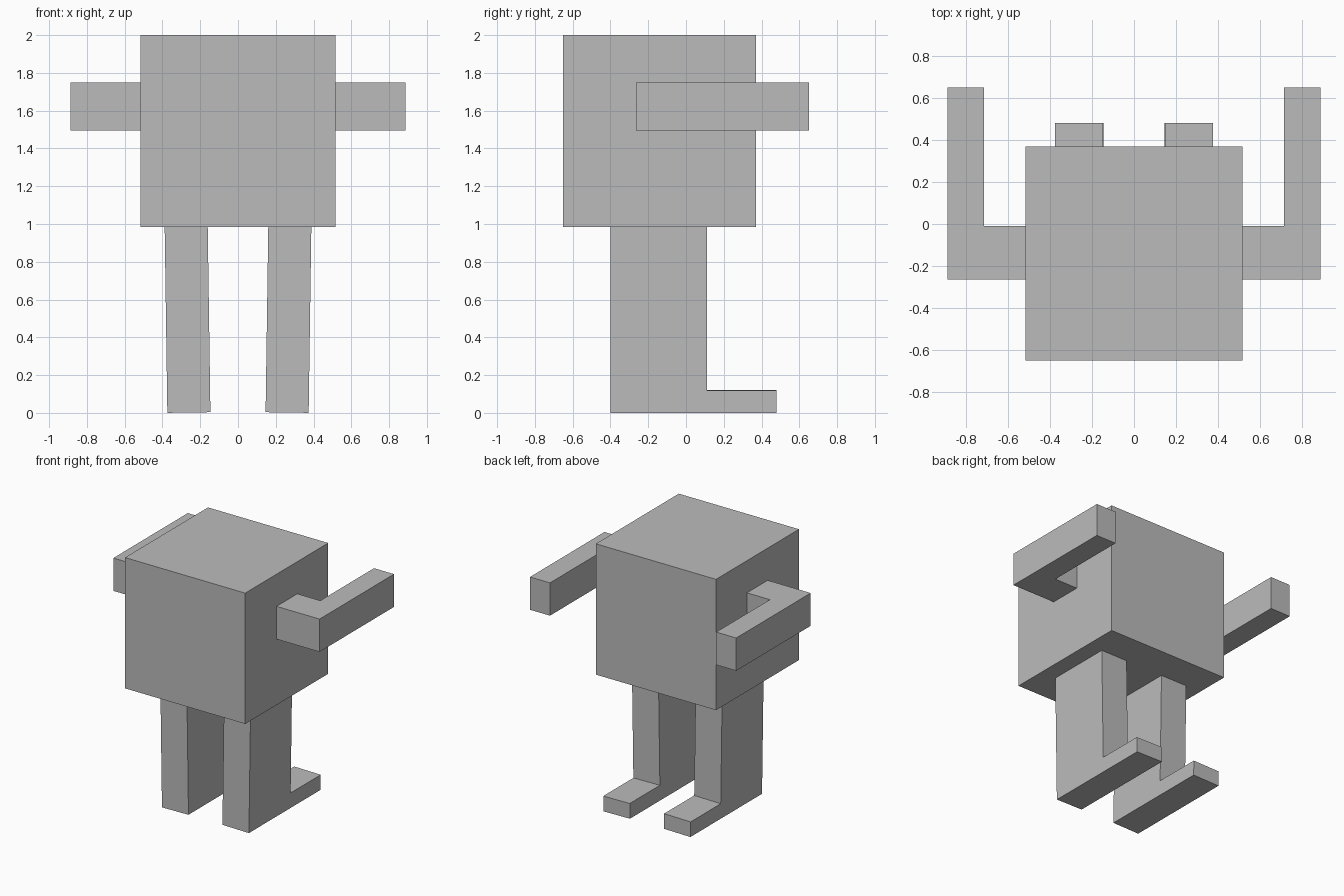
import bpy, bmesh
from mathutils import Matrix, Vector

cube = bpy.data.objects.get("Cube")
if cube:
    bpy.data.objects.remove(cube, do_unlink=True)

grey = bpy.data.materials.new("plain grey")
grey.use_nodes = True
grey.diffuse_color = (0.5, 0.5, 0.5, 1)
grey.node_tree.nodes["Principled BSDF"].inputs["Base Color"].default_value = (0.5, 0.5, 0.5, 1)


def extrude(name, outline, depth, tilt=None, mirror=False):
    """Extrude a closed 3D outline along depth; optionally tilt and mirror in x."""
    bm = bmesh.new()
    face = bm.faces.new([bm.verts.new(p) for p in outline])
    new = bmesh.ops.extrude_face_region(bm, geom=[face])["geom"]
    bmesh.ops.translate(bm, vec=depth, verts=[v for v in new if isinstance(v, bmesh.types.BMVert)])
    if tilt:
        angle, pivot = tilt
        bmesh.ops.rotate(bm, cent=pivot, matrix=Matrix.Rotation(angle, 3, 'Y'), verts=bm.verts)
    if mirror:
        bmesh.ops.scale(bm, vec=(-1, 1, 1), verts=bm.verts)
    bmesh.ops.recalc_face_normals(bm, faces=bm.faces)
    mesh = bpy.data.meshes.new(name)
    bm.to_mesh(mesh)
    bm.free()
    mesh.materials.append(grey)
    obj = bpy.data.objects.new(name, mesh)
    bpy.context.collection.objects.link(obj)


# Boxy body
extrude("body", [(-0.517, -0.65, 0.983), (0.517, -0.65, 0.983),
                 (0.517, 0.37, 0.983), (-0.517, 0.37, 0.983)], Vector((0, 0, 1.017)))

# Bent arms, seen from above as an L
arm = [(0.517, -0.265), (0.887, -0.265), (0.887, 0.65),
       (0.715, 0.65), (0.715, -0.01), (0.517, -0.01)]

# Legs with long feet, seen from the side as an L
leg = [(-0.4, 0.002), (0.48, 0.002), (0.48, 0.12),
       (0.11, 0.12), (0.11, 0.986), (-0.4, 0.986)]

for side, mirror in (("left", False), ("right", True)):
    extrude(side + "_arm", [(x, y, 1.495) for x, y in arm], Vector((0, 0, 0.255)), mirror=mirror)
    extrude(side + "_leg", [(0.146, y, z) for y, z in leg], Vector((0.228, 0, 0)),
            tilt=(0.0145, (0.26, 0, 0)), mirror=mirror)
